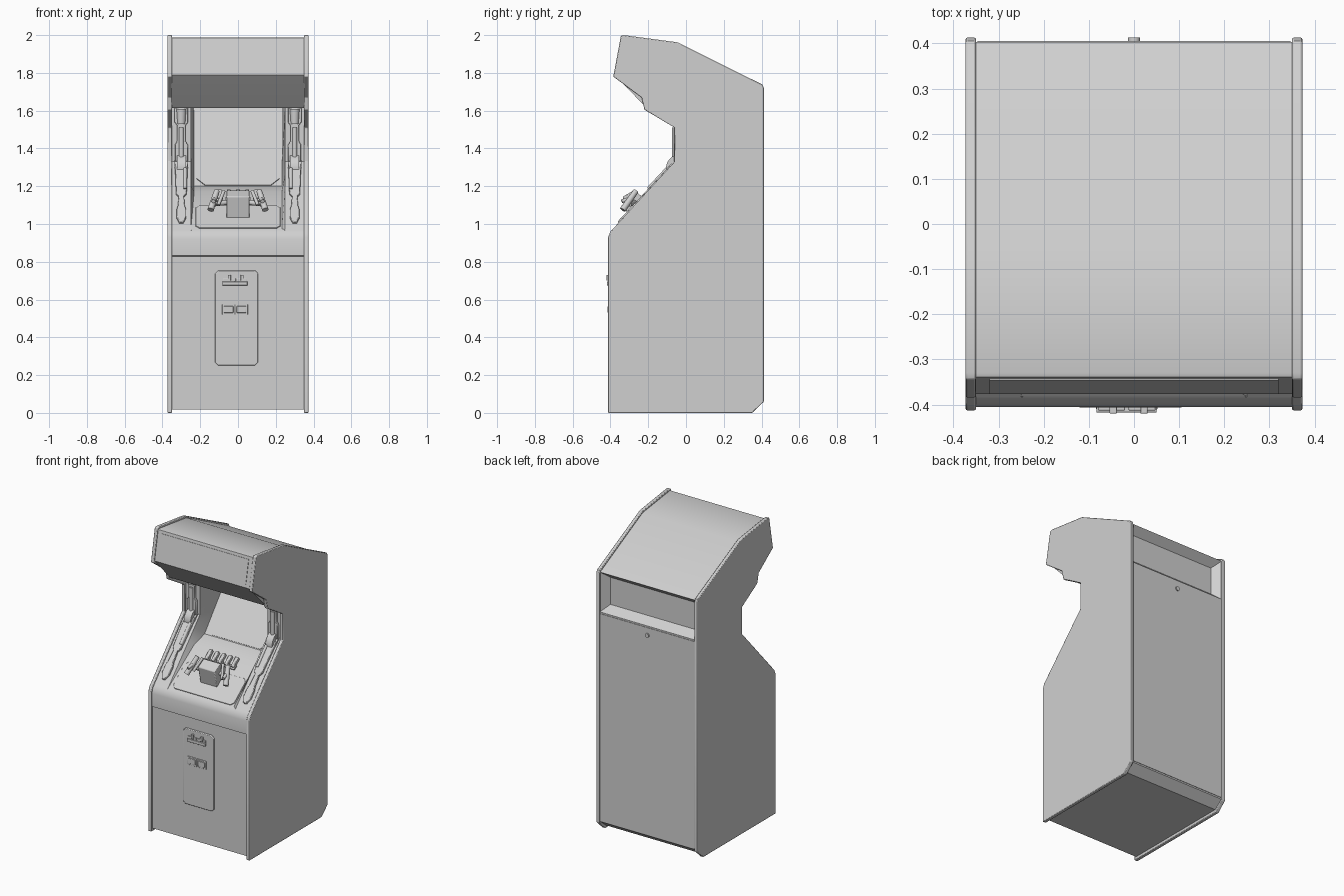
import bpy, bmesh, math
from mathutils import Matrix, Vector

if "Cube" in bpy.data.objects:
    bpy.data.objects.remove(bpy.data.objects["Cube"])

GREY = bpy.data.materials.new("cabinet_grey")
GREY.diffuse_color = (0.63, 0.63, 0.63, 1)
GREY.use_nodes = True
GREY.node_tree.nodes["Principled BSDF"].inputs["Base Color"].default_value = GREY.diffuse_color


def finish(name, bm, bevel=0, recalc=True):
    if recalc:
        bmesh.ops.recalc_face_normals(bm, faces=bm.faces)
    me = bpy.data.meshes.new(name)
    bm.to_mesh(me)
    bm.free()
    me.materials.append(GREY)
    ob = bpy.data.objects.new(name, me)
    bpy.context.collection.objects.link(ob)
    if bevel:
        m = ob.modifiers.new("bevel", 'BEVEL')
        m.width, m.segments, m.limit_method = bevel, 2, 'ANGLE'
        m.angle_limit = math.radians(40)
    return ob


def solid(pts, shift):
    """Closed prism: polygon of 3D points extruded by a vector."""
    bm = bmesh.new()
    f = bm.faces.new([bm.verts.new(p) for p in pts])
    new = bmesh.ops.extrude_face_region(bm, geom=[f])["geom"]
    bmesh.ops.translate(bm, vec=Vector(shift),
                        verts=[v for v in new if isinstance(v, bmesh.types.BMVert)])
    # extrusion removes nothing here: keep both caps
    bmesh.ops.holes_fill(bm, edges=bm.edges, sides=0)
    return bm


def prism(name, yz, x0, x1, bevel=0):
    return finish(name, solid([(x0, y, z) for y, z in yz], (x1 - x0, 0, 0)), bevel)


def plate(name, pts, depth, origin, angle, bevel=0):
    """Outline on a plane tilted about x (90 = facing front), raised outward."""
    bm = solid([(x, y, -0.004) for x, y in pts], (0, 0, depth + 0.004))
    bm.transform(Matrix.Translation(origin) @ Matrix.Rotation(math.radians(angle), 4, 'X'))
    return finish(name, bm, bevel)


def rect(x0, x1, y0, y1, c=0.0):
    if not c:
        return [(x0, y0), (x1, y0), (x1, y1), (x0, y1)]
    return [(x0 + c, y0), (x1 - c, y0), (x1, y0 + c), (x1, y1 - c),
            (x1 - c, y1), (x0 + c, y1), (x0, y1 - c), (x0, y0 + c)]


def rod(name, a, b, r1, r2=None, sides=14):
    a, b = Vector(a), Vector(b)
    bm = bmesh.new()
    bmesh.ops.create_cone(bm, cap_ends=True, segments=sides, radius1=r1,
                          radius2=r1 if r2 is None else r2, depth=(b - a).length)
    q = (b - a).to_track_quat('Z', 'Y').to_matrix().to_4x4()
    bm.transform(Matrix.Translation((a + b) / 2) @ q)
    return finish(name, bm)


# Side panels
SIDE = [(-.413, 0), (-.413, .93), (-.40, .96), (-.06, 1.33), (-.06, 1.51), (-.22, 1.605),
        (-.235, 1.67), (-.385, 1.78), (-.345, 1.995), (-.33, 2.0), (-.045, 1.962),
        (.405, 1.738), (.413, 1.72), (.413, .06), (.35, 0)]
for s, n in ((-1, "left"), (1, "right")):
    prism("side_panel_" + n, SIDE, s * .350, s * .373, .004)

# Cabinet body between the sides, with the vent recess in the back
CORE = [(-.398, .018), (-.398, .828), (-.406, .832), (-.406, .92), (-.397, .95), (-.38, .97),
        (-.13, 1.17), (-.02, 1.2), (.319, 1.62), (-.21, 1.615), (-.37, 1.782),
        (-.377, 1.79), (-.339, 1.985), (-.33, 1.988), (-.043, 1.95), (.403, 1.725),
        (.403, 1.46), (.403, .065), (.345, .018)]
bm = solid([(-.352, y, z) for y, z in CORE], (.704, 0, 0))
bmesh.ops.recalc_face_normals(bm, faces=bm.faces)
back = [f for f in bm.faces if f.normal.y > .9 and f.calc_center_median().z > 1.5]
bmesh.ops.inset_region(bm, faces=back, thickness=.06, depth=-.05)
finish("cabinet_body", bm)

# Back door and its lock
prism("back_door", [(.400, .075), (.406, .075), (.406, 1.45), (.400, 1.45)], -.347, .347)
rod("door_lock", (0, .40, 1.40), (0, .413, 1.40), .014)

# Marquee plate
plate("marquee_panel", rect(-.32, .32, .02, .18), .003, (0, -.377, 1.79), 79)

# Monitor surround: strips beside the screen and funnel walls leading to it
STATIONS = [(-.383, .967, -.383, .965), (-.16, 1.205, -.13, 1.17), (-.10, 1.27, -.02, 1.2),
            (-.045, 1.33, .077, 1.32), (-.045, 1.62, .319, 1.62)]
for s, n in ((-1, "left"), (1, "right")):
    bm = bmesh.new()
    rows = []
    for fy, fz, by, bz in STATIONS:
        row = [(s * .352, fy, fz), (s * .25, fy, fz), (s * .232, by, bz)]
        rows.append([bm.verts.new(p) for p in (row if s < 0 else row[::-1])])
    for lo, hi in zip(rows, rows[1:]):
        for i in range(2):
            bm.faces.new((lo[i], lo[i + 1], hi[i + 1], hi[i]))
    finish("monitor_surround_" + n, bm, recalc=False)

# Screen
plate("screen", rect(-.22, .22, .005, .334, .045), .006, (0, -.02, 1.2), 51.1)

# Control panel plate and toggle blocks
PANEL = (0, -.38, .97)
plate("control_plate", rect(-.225, .225, .01, .20, .02), .005, PANEL, 38.7, .002)
for i in range(5):
    x = -.096 + i * .048
    plate("dash_switch_%d" % i, rect(x - .011, x + .011, .245, .315), .022, PANEL, 38.7, .004)
    plate("dash_switch_base_%d" % i, rect(x - .017, x + .017, .235, .265), .010, PANEL, 38.7)

# Steering yoke: block, arms, grips
prism("yoke_block", [(-.335, 1.145), (-.275, 1.178), (-.20, 1.12), (-.24, 1.06), (-.30, 1.0)],
      -.062, .062, .005)
for s, n in ((-1, "left"), (1, "right")):
    rod("yoke_arm_" + n, (s * .05, -.27, 1.115), (s * .135, -.30, 1.105), .013)
    rod("yoke_grip_" + n, (s * .145, -.335, 1.075), (s * .112, -.265, 1.175), .017, .015)
    rod("yoke_guard_" + n, (s * .075, -.265, 1.175), (s * .105, -.32, 1.10), .009)
    rod("yoke_trigger_" + n, (s * .13, -.34, 1.12), (s * .12, -.28, 1.14), .010)

# Raised blaster-like columns on both strips beside the screen
LOWER = [(.05, .010), (.09, .026), (.14, .026), (.17, .018), (.24, .014), (.26, .028), (.47, .034)]
UPPER = [(0, .034), (.09, .034), (.11, .022), (.19, .022), (.21, .036), (.285, .036)]


def outline(prof, x):
    return [(x + w, t) for t, w in prof] + [(x - w, t) for t, w in reversed(prof)]


for s, n in ((-1, "left"), (1, "right")):
    x = s * .30
    plate("column_lower_" + n, outline(LOWER, x), .016, (0, -.385, .965), 47, .004)
    plate("column_upper_" + n, outline(UPPER, x), .018, (0, -.045, 1.33), 90, .004)
    rod("column_disc_" + n, (x - .024, -.032, 1.295), (x + .024, -.032, 1.295), .074, sides=28)
    rod("column_hub_" + n, (x - .036, -.032, 1.295), (x + .036, -.032, 1.295), .045, sides=20)
    rod("column_barrel_" + n, (x, -.062, 1.34), (x, -.062, 1.51), .013)
    rod("column_cap_" + n, (x, -.055, 1.53), (x, -.055, 1.61), .022, .027)
    rod("column_rod_" + n, (x - s * .02, -.20, 1.185), (x - s * .02, -.10, 1.292), .010)

# Coin door with two mechanisms and two return slots
FRONT = (0, -.398, 0)
plate("coin_door", rect(-.122, .107, .25, .755, .018), .009, FRONT, 90, .004)
plate("coin_shelf", rect(-.083, .05, .675, .695), .020, FRONT, 90, .002)
for i, x in enumerate((-.05, .018)):
    plate("coin_slot_%d" % i, rect(x - .030, x + .030, .69, .712), .015, FRONT, 90, .002)
    plate("coin_button_%d" % i, rect(x - .004, x + .012, .70, .73), .022, FRONT, 90, .002)
    plate("coin_return_frame_%d" % i, rect(x - .034, x + .034, .52, .575), .013, FRONT, 90, .002)
    plate("coin_return_flap_%d" % i, rect(x - .025, x + .025, .53, .565), .017, FRONT, 90, .002)

# Shading
for ob in bpy.data.objects:
    ob.select_set(True)
    bpy.context.view_layer.objects.active = ob
bpy.ops.object.shade_smooth_by_angle(angle=math.radians(32))
